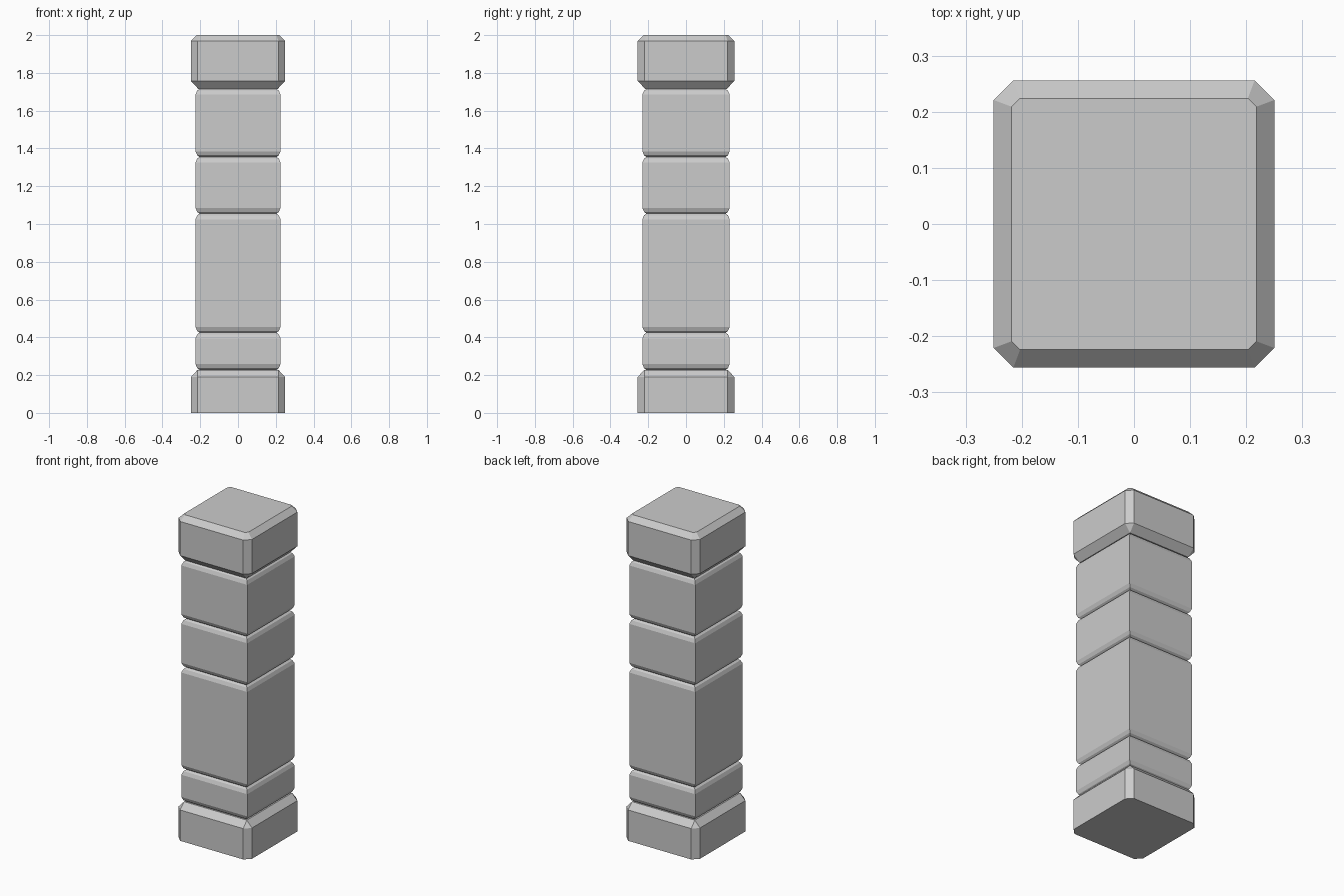
import bpy, bmesh

cube = bpy.data.objects.get("Cube")
if cube:
    bpy.data.objects.remove(cube, do_unlink=True)

stone = bpy.data.materials.new("light_grey_stone")
stone.use_nodes = True
GREY = (0.6, 0.6, 0.6, 1.0)
stone.diffuse_color = GREY
stone.node_tree.nodes["Principled BSDF"].inputs["Base Color"].default_value = GREY

HX, HY = 0.25, 0.256   # half sizes of base and cap


def outline(inset, cut):
    """Rectangle inset from the base size, with its corners cut off."""
    x, y = HX - inset, HY - inset
    points = []
    for sx, sy in ((1, 1), (-1, 1), (-1, -1), (1, -1)):
        pair = [(sx * x, sy * (y - cut)), (sx * (x - cut), sy * y)]
        points += pair if sx == sy else pair[::-1]
    return points


def loft(name, rings):
    """Stack outlines given as (height, inset, corner cut) into a closed solid."""
    bm = bmesh.new()
    loops = [[bm.verts.new((x, y, z)) for x, y in outline(inset, cut)]
             for z, inset, cut in rings]
    for low, high in zip(loops, loops[1:]):
        for i in range(len(low)):
            j = (i + 1) % len(low)
            bm.faces.new((low[i], low[j], high[j], high[i]))
    bm.faces.new(loops[0][::-1])
    bm.faces.new(loops[-1])
    # Corners without a cut collapse to one sharp edge
    bmesh.ops.remove_doubles(bm, verts=bm.verts, dist=0.0001)
    bmesh.ops.recalc_face_normals(bm, faces=bm.faces)
    mesh = bpy.data.meshes.new(name)
    bm.to_mesh(mesh)
    bm.free()
    mesh.materials.append(stone)
    obj = bpy.data.objects.new(name, mesh)
    bpy.context.collection.objects.link(obj)
    return obj


def shaft_block(name, bottom, top):
    """Square block with rounded upper and lower edges."""
    edge = ((0.0, 0.046), (0.009, 0.034), (0.03, 0.025))
    rings = [(bottom + h, inset, 0) for h, inset in edge]
    rings += [(top - h, inset, 0) for h, inset in reversed(edge)]
    return loft(name, rings)


# Base and cap with cut corners and sloped rims
loft("base", [(0, 0, 0.035), (0.19, 0, 0.035), (0.228, 0.036, 0)])
loft("cap", [(1.715, 0.04, 0), (1.758, 0, 0.035),
             (1.968, 0, 0.035), (2.0, 0.032, 0.015)])

# Shaft blocks between the grooves
joints = [0.228, 0.425, 1.055, 1.355, 1.715]
names = ["lower_block", "tall_block", "middle_block", "upper_block"]
for name, bottom, top in zip(names, joints, joints[1:]):
    shaft_block(name, bottom, top)
